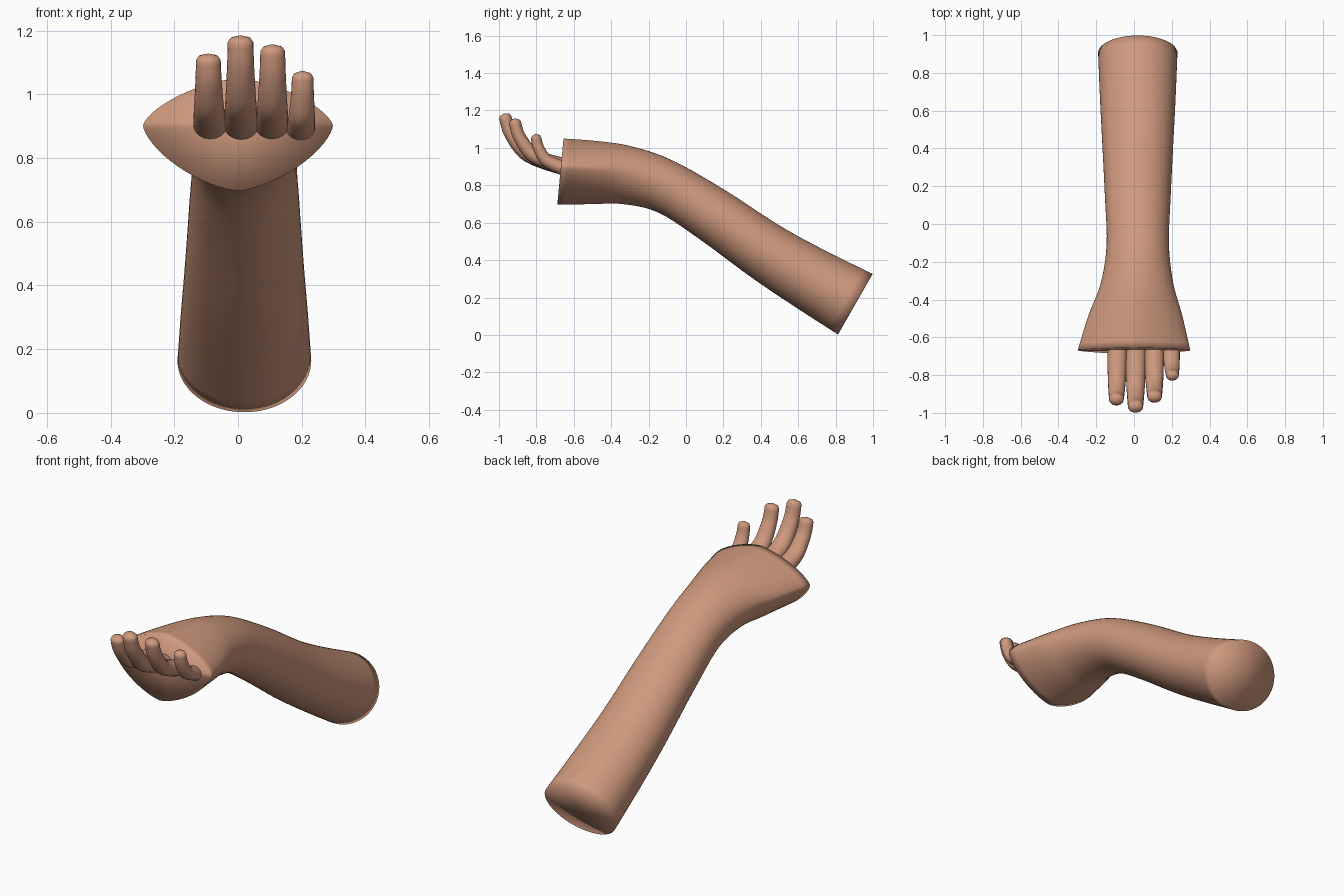
import bpy, bmesh, math
from mathutils import Vector

if "Cube" in bpy.data.objects:
    bpy.data.objects.remove(bpy.data.objects["Cube"])

skin = bpy.data.materials.new("warm skin")
skin.diffuse_color = (0.62, 0.315, 0.205, 1)
skin.use_nodes = True
skin.node_tree.nodes["Principled BSDF"].inputs["Base Color"].default_value = skin.diffuse_color


def smooth_rows(rows, steps):
    """Catmull-Rom interpolation through rows of numbers."""
    rows = [Vector(r) for r in rows]
    ext = [rows[0] * 2 - rows[1]] + rows + [rows[-1] * 2 - rows[-2]]
    out = []
    for i in range(1, len(ext) - 2):
        a, b, c, d = ext[i - 1:i + 3]
        for s in range(steps):
            t = s / steps
            out.append(0.5 * (2 * b + (c - a) * t + (2 * a - 5 * b + 4 * c - d) * t * t
                              + (3 * b - a - 3 * c + d) * t ** 3))
    return out + [rows[-1]]


def loft(name, rings, start_tip, end_tip):
    """Skin a list of closed rings and close both ends with fans."""
    bm = bmesh.new()
    vr = [[bm.verts.new(p) for p in r] for r in rings]
    n = len(vr[0])
    for a, b in zip(vr, vr[1:]):
        for i in range(n):
            bm.faces.new((a[i], a[(i + 1) % n], b[(i + 1) % n], b[i]))
    for ring, tip in ((vr[0], start_tip), (vr[-1], end_tip)):
        v = bm.verts.new(tip)
        for i in range(n):
            bm.faces.new((ring[i], ring[(i + 1) % n], v))
    bmesh.ops.recalc_face_normals(bm, faces=bm.faces)
    for f in bm.faces:
        f.smooth = True
    me = bpy.data.meshes.new(name)
    bm.to_mesh(me)
    bm.free()
    me.materials.append(skin)
    ob = bpy.data.objects.new(name, me)
    bpy.context.collection.objects.link(ob)
    return ob


def spow(v, e):
    return math.copysign(abs(v) ** e, v)


# Forearm, wrist and palm: bottom y z, top y z, half width, centre x,
# superellipse exponent, height fraction of the widest line
sections = [
    (0.813, 0.002, 0.998, 0.326, 0.210, 0.020, 2.0, 0.50),
    (0.583, 0.150, 0.740, 0.453, 0.200, 0.020, 2.0, 0.50),
    (0.353, 0.305, 0.500, 0.585, 0.188, 0.020, 2.0, 0.50),
    (0.075, 0.510, 0.215, 0.770, 0.174, 0.020, 2.0, 0.50),
    (-0.15, 0.655, -0.07, 0.932, 0.165, 0.020, 2.0, 0.52),
    (-0.342, 0.700, -0.29, 1.008, 0.192, 0.016, 1.8, 0.55),
    (-0.50, 0.699, -0.47, 1.036, 0.248, 0.007, 1.6, 0.57),
    (-0.688, 0.697, -0.655, 1.05, 0.298, 0.0, 1.5, 0.58),
]
rings, mids = [], []
for by, bz, ty, tz, hw, cx, ex, f in smooth_rows(sections, 5):
    low, high = Vector((cx, by, bz)), Vector((cx, ty, tz))
    up = high - low
    c = low + up * f
    ring = []
    for i in range(64):
        a = 2 * math.pi * i / 64
        s = spow(math.sin(a), 2 / ex)
        ring.append(c + Vector((hw * spow(math.cos(a), 2 / ex), 0, 0))
                    + up * s * ((1 - f) if s > 0 else f))
    rings.append(ring)
    mids.append(c)
loft("forearm_and_palm", rings, mids[0], mids[-1])

# Fingers share one curled path: fraction of reach, fraction of rise, taper
curl = [(-0.2, -0.03, 1.0), (0.0, 0.0, 1.0), (0.37, 0.13, 0.95),
        (0.67, 0.30, 0.88), (0.91, 0.68, 0.78), (1.0, 1.0, 0.73)]


def finger(name, base_x, tip_x, reach, rise, radius, base_z):
    pts = smooth_rows(curl, 5)
    path = [Vector((base_x + (tip_x - base_x) * max(p[0], 0),
                    -0.66 - reach * p[0], base_z + rise * p[1])) for p in pts]
    rings = []
    for k, (p, c) in enumerate(zip(pts, path)):
        t = path[min(k + 1, len(path) - 1)] - path[max(k - 1, 0)]
        t.x = 0
        t.normalize()
        nrm = Vector((0, -t.z, t.y))
        r = radius * p[2]
        rings.append([c + Vector((r * math.cos(a), 0, 0)) + nrm * r * 0.83 * math.sin(a)
                      for a in (2 * math.pi * i / 20 for i in range(20))])
    # small chamfered fingertip
    end = path[-1]
    rings.append([end + (v - end) * 0.8 + t * 0.012 for v in rings[-1]])
    loft(name, rings, path[0], end + t * 0.022)


finger("index_finger", -0.087, -0.093, 0.270, 0.205, 0.053, 0.902)
finger("middle_finger", 0.010, 0.008, 0.307, 0.262, 0.055, 0.902)
finger("ring_finger", 0.106, 0.109, 0.255, 0.234, 0.053, 0.902)
finger("little_finger", 0.196, 0.203, 0.142, 0.160, 0.046, 0.893)
